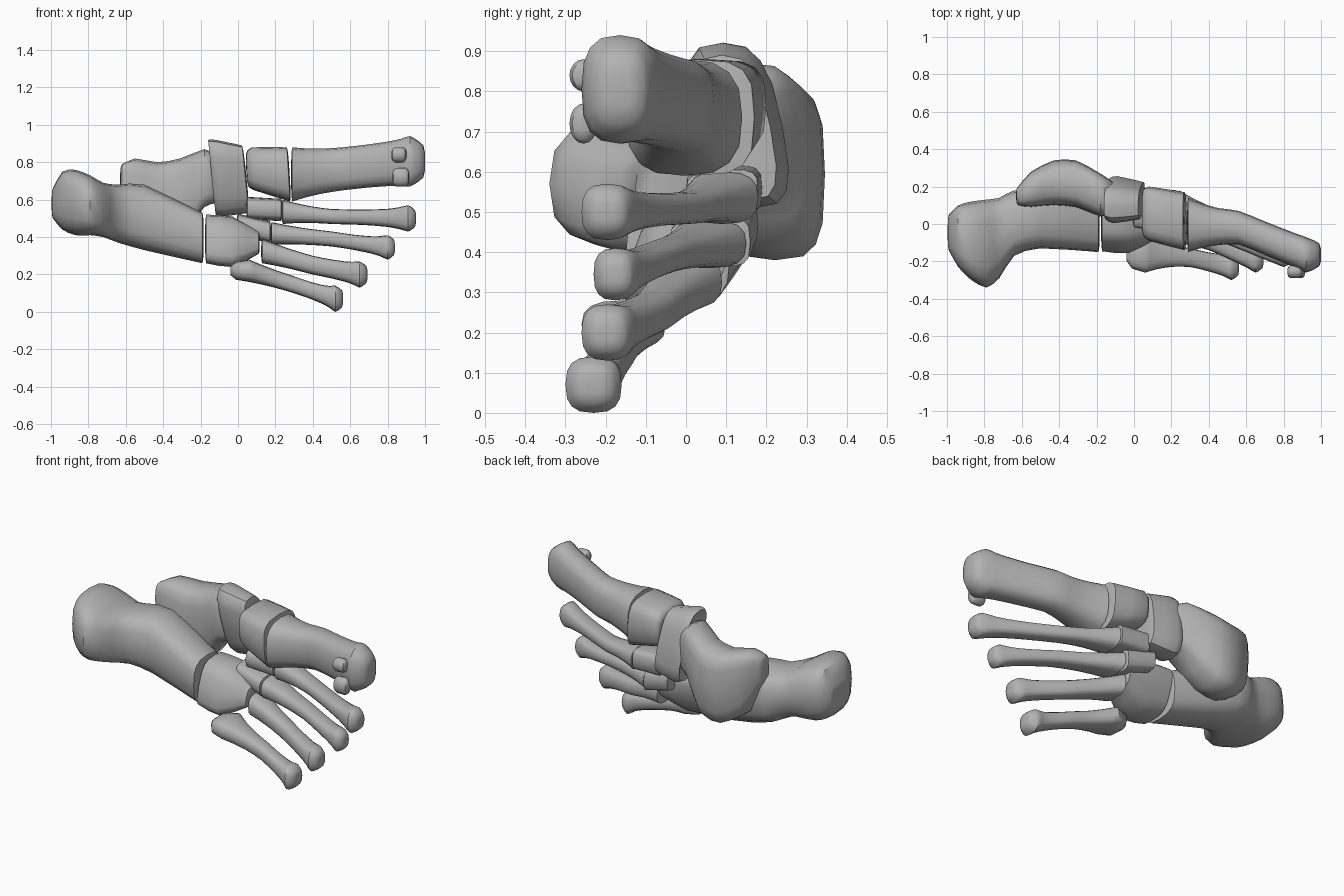
import bpy, bmesh, math

old = bpy.data.objects.get("Cube")
if old:
    bpy.data.objects.remove(old, do_unlink=True)

SIDES = 16
UNIT = 0.01  # sections are given in hundredths: x, y range, z range

bone = bpy.data.materials.new("bone_grey")
bone.use_nodes = True
bone.diffuse_color = (0.45, 0.45, 0.45, 1)
bone.node_tree.nodes["Principled BSDF"].inputs["Base Color"].default_value = bone.diffuse_color


def mix(a, b, t):
    return a + (b - a) * t


def spline(before, start, end, after, t):
    """Low-tension cardinal spline that stays close to the given bounds."""
    rise = (end - before) * 0.35
    fall = (after - start) * 0.35
    ease = t * t * (3 - 2 * t)
    return mix(start, end, ease) + t * (1 - t) * (rise * (1 - t) - fall * t)


def refine(sections, steps):
    """Insert smooth in-between sections."""
    last = len(sections) - 1
    result = []
    for i in range(last):
        near = [sections[min(max(i + k, 0), last)] for k in (-1, 0, 1, 2)]
        for step in range(steps):
            result.append([spline(*values, step / steps) for values in zip(*near)])
    result.append(sections[-1])
    return result


def add_ring(bm, section, shrink, push, power, lean, roll, pinch):
    """Rounded-box cross-section; lean, roll and pinch slant or wedge it."""
    x, back, front, low, high = [value * UNIT for value in section]
    half_y, half_z = (front - back) / 2, (high - low) / 2
    verts = []
    for i in range(SIDES):
        angle = math.tau * i / SIDES
        c, s = math.cos(angle), math.sin(angle)
        u = math.copysign(abs(c) ** (2 / power), c) * shrink
        v = math.copysign(abs(s) ** (2 / power), s) * shrink
        v *= 1 + pinch * (u - 1) / 2
        dz = v * half_z
        dy = u * half_y + roll * dz
        verts.append(bm.verts.new((x + push + lean * dz,
                                   mix(back, front, 0.5) + dy,
                                   mix(low, high, 0.5) + dz)))
    return verts


def make_bone(name, sections, power=2.6, domes=(0.006, 0.006), steps=2,
              lean=0, roll=0, pinch=0):
    """Loft a bone along x and close it with softly domed ends."""
    bm = bmesh.new()
    shape = (power, lean, roll, pinch)
    body = refine(sections, steps)
    caps = ((0.4, 1), (0.8, 0.7))
    rings = [add_ring(bm, body[0], size, -domes[0] * out, *shape) for size, out in caps]
    rings += [add_ring(bm, section, 1, 0, *shape) for section in body]
    rings += [add_ring(bm, body[-1], size, domes[1] * out, *shape)
              for size, out in reversed(caps)]
    for first, second in zip(rings, rings[1:]):
        for i in range(SIDES):
            j = (i + 1) % SIDES
            bm.faces.new((first[i], first[j], second[j], second[i]))
    bm.faces.new(rings[0])
    bm.faces.new(rings[-1])
    bmesh.ops.recalc_face_normals(bm, faces=bm.faces)
    mesh = bpy.data.meshes.new(name)
    bm.to_mesh(mesh)
    bm.free()
    mesh.materials.append(bone)
    obj = bpy.data.objects.new(name, mesh)
    bpy.context.collection.objects.link(obj)
    bpy.ops.object.select_all(action="DESELECT")
    obj.select_set(True)
    bpy.context.view_layer.objects.active = obj
    bpy.ops.object.shade_smooth_by_angle(angle=math.radians(40))


def flare(waist, end, t, late):
    """Section between waist and end: centres move evenly, sizes swell late."""
    section = [mix(waist[0], end[0], t)]
    for k in (1, 3):
        centre = mix(waist[k] + waist[k + 1], end[k] + end[k + 1], t) / 2
        half = mix(waist[k + 1] - waist[k], end[k + 1] - end[k], t ** late) / 2
        section += [centre - half, centre + half]
    return section


def make_long_bone(name, base, waist, head, heel_dome=0.006):
    """Shaft with a flared base, a narrow waist and a knob-like head."""
    sections = [flare(waist, base, t, 2) for t in (1, 0.75, 0.4)]
    sections += [flare(waist, head, t, 4) for t in (0, 0.4, 0.7, 0.86, 1)]
    x, back, front, low, high = head
    tall = high - low
    tip = [x + tall * 0.17]
    for a, b in ((back, front), (low, high)):
        tip += [mix(a, b, 0.1), mix(a, b, 0.9)]
    make_bone(name, sections + [tip], power=2.7, domes=(heel_dome, tall * UNIT * 0.13))


# Heel bone: broad rear tuber, waisted neck, square front joint
make_bone("heel_bone", [
    (-99, -14, 5, 50, 66), (-94, -23, 10, 44, 75), (-87, -30, 12, 41, 76),
    (-79, -34, 13, 41, 73), (-72, -29, 14, 40, 69), (-64, -17, 18, 37, 68),
    (-50, -13, 17, 33, 68), (-19, -15, 11, 26, 53)], power=2.9)

# Ankle bone: domed body, neck and rounded head
make_bone("ankle_bone", [
    (-62, 10, 20, 62, 79), (-55, 9, 28, 45, 82), (-43, 10, 34, 38, 80),
    (-31, 9, 34, 40, 82), (-18, 4, 27, 56, 87), (-12, 6, 23, 58, 84)],
    power=3.4, domes=(0.01, 0.03))

# Midfoot: cupped plate, outer block and three wedges
make_bone("navicular", [(-14, 4, 23, 52, 92), (-10, 2, 24, 51, 92), (4, 4, 21, 53, 89)],
          power=3, lean=-0.1, roll=-0.2, domes=(-0.02, 0.006))
make_bone("cuboid", [(-17, -13, 10, 26, 52), (-3, -14, 10, 24, 51), (11, -8, 10, 31, 43)],
          power=3.2, roll=0.3)
make_bone("inner_wedge", [(5, -6, 18, 67, 85), (8, -9, 20, 65, 88), (27, -14, 17, 59, 88)],
          power=3.4, lean=-0.06)
make_bone("middle_wedge", [(5, 0, 19, 49, 62), (23, 0, 18, 48, 61)], power=3.8, pinch=0.2)
make_bone("outer_wedge", [(0, -2, 18, 41, 53), (17, -4, 16, 36, 49)], power=3.8, pinch=0.2)

# Long bones, from the inner to the outer side of the foot
make_long_bone("first_long_bone", (29, -15, 14, 59, 88), (56, -11, 7, 65, 88), (92, -26, -7, 67, 94))
make_long_bone("second_long_bone", (24, 0, 18, 47, 60), (50, -5, 6, 47, 55), (91, -26, -13, 43, 57))
make_long_bone("third_long_bone", (18, -4, 15, 36, 48), (50, -11, 0, 35, 43), (80, -23, -12, 28, 41))
make_long_bone("fourth_long_bone", (13, -9, 9, 26, 39), (40, -14, -3, 20, 30), (65, -26, -13, 13, 27))
make_long_bone("fifth_long_bone", (6, -26, -5, 16, 28), (30, -23, -13, 10, 19), (52, -30, -16, 0, 14),
               heel_dome=0.1)

# Two small pea bones under the head of the first long bone
for name, x, z, r in (("upper_pea_bone", 86, 84, 4), ("lower_pea_bone", 87, 72, 5)):
    make_bone(name, [(x + side * r / 2, -29, -22, z - r, z + r) for side in (-1, 1)],
              power=2, domes=(0.02, 0.02))
